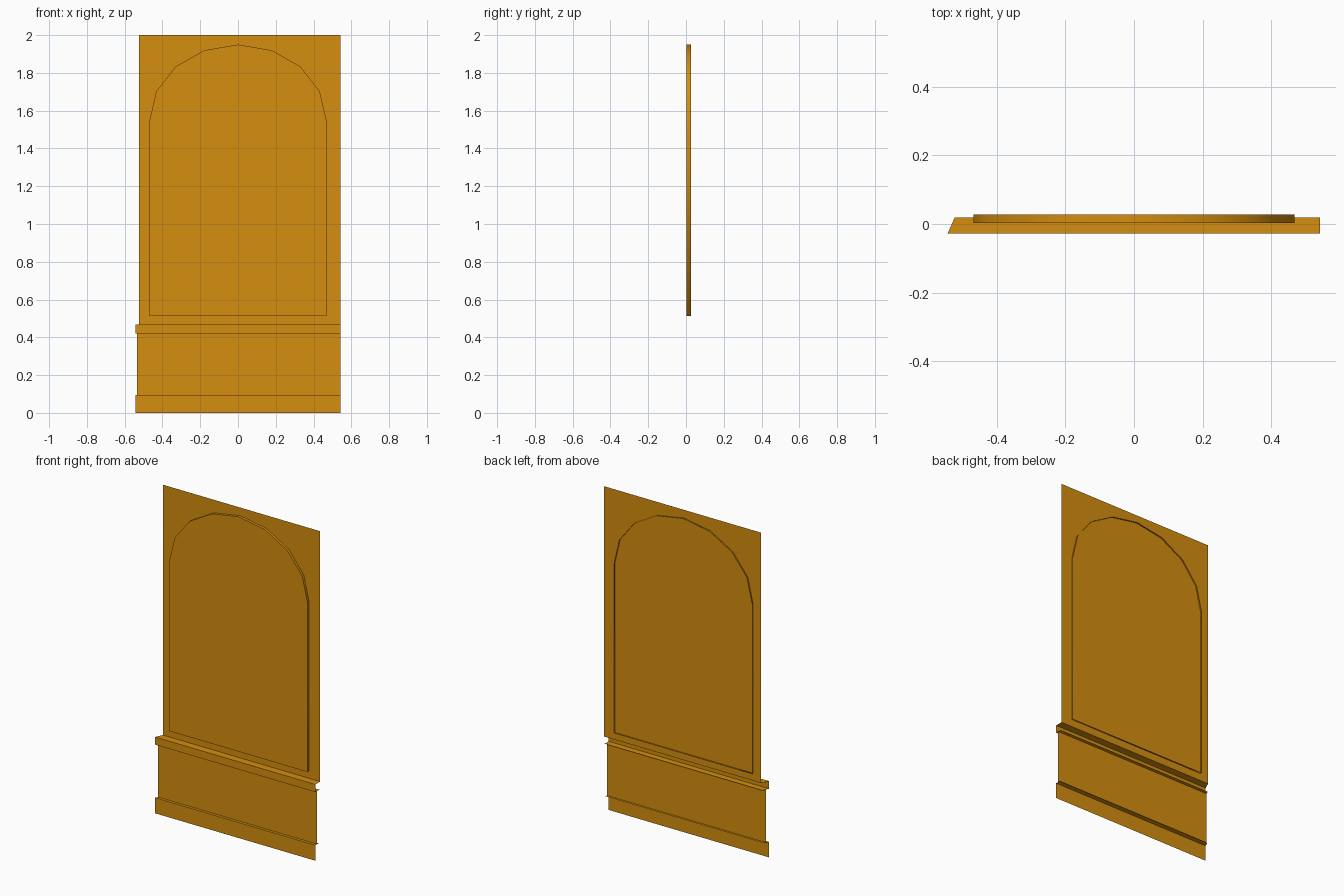
import bpy, bmesh, math

if "Cube" in bpy.data.objects:
    bpy.data.objects.remove(bpy.data.objects["Cube"])

RIGHT, FRONT, BACK, WALL = 0.543, -0.027, 0.027, 0.019

mat = bpy.data.materials.new("ochre")
mat.diffuse_color = (0.66, 0.27, 0.005, 1)
mat.use_nodes = True
mat.node_tree.nodes["Principled BSDF"].inputs["Base Color"].default_value = mat.diffuse_color


def left(y):
    # mitred left end: further forward reaches further left
    return -0.523 - (WALL - y) * 0.44


def finish(name, bm, smooth=False):
    for f in bm.faces:
        f.smooth = smooth
    me = bpy.data.meshes.new(name)
    bm.to_mesh(me)
    bm.free()
    me.materials.append(mat)
    ob = bpy.data.objects.new(name, me)
    bpy.context.collection.objects.link(ob)
    return ob


def strip(name, profile):
    # open (y, z) profile, listed bottom to top, swept along x
    bm = bmesh.new()
    rows = [(bm.verts.new((left(y), y, z)), bm.verts.new((RIGHT, y, z))) for y, z in profile]
    for (a, b), (c, d) in zip(rows, rows[1:]):
        bm.faces.new((a, b, d, c))
    return finish(name, bm)


# wall sheet and mouldings
strip("upper_wall", [(WALL, 0.467), (WALL, 2.0)])
strip("chair_rail", [(0.012, 0.42), (FRONT, 0.42), (FRONT, 0.467), (WALL, 0.467)])
strip("lower_wall", [(-0.01, 0.095), (-0.01, 0.42)])
strip("skirting", [(FRONT, 0.0), (FRONT, 0.095), (0.004, 0.095)])

# arched panel outline, anticlockwise from the front
outline = [(-0.468, 0.512), (0.468, 0.512)]
for i in range(9):
    t = math.pi * i / 8
    outline.append((0.468 * math.cos(t), 1.55 + 0.40 * math.sin(t)))

# arched panel face, proud of the wall
PANEL = 0.003
bm = bmesh.new()
bm.faces.new([bm.verts.new((x, PANEL, z)) for x, z in outline])
finish("arch_panel", bm)

# panel rim, running through the wall and open at the back
bm = bmesh.new()
front = [bm.verts.new((x, PANEL, z)) for x, z in outline]
back = [bm.verts.new((x, BACK, z)) for x, z in outline]
n = len(outline)
for i in range(n):
    j = (i + 1) % n
    bm.faces.new((front[j], front[i], back[i], back[j]))
finish("arch_rim", bm, smooth=True)
